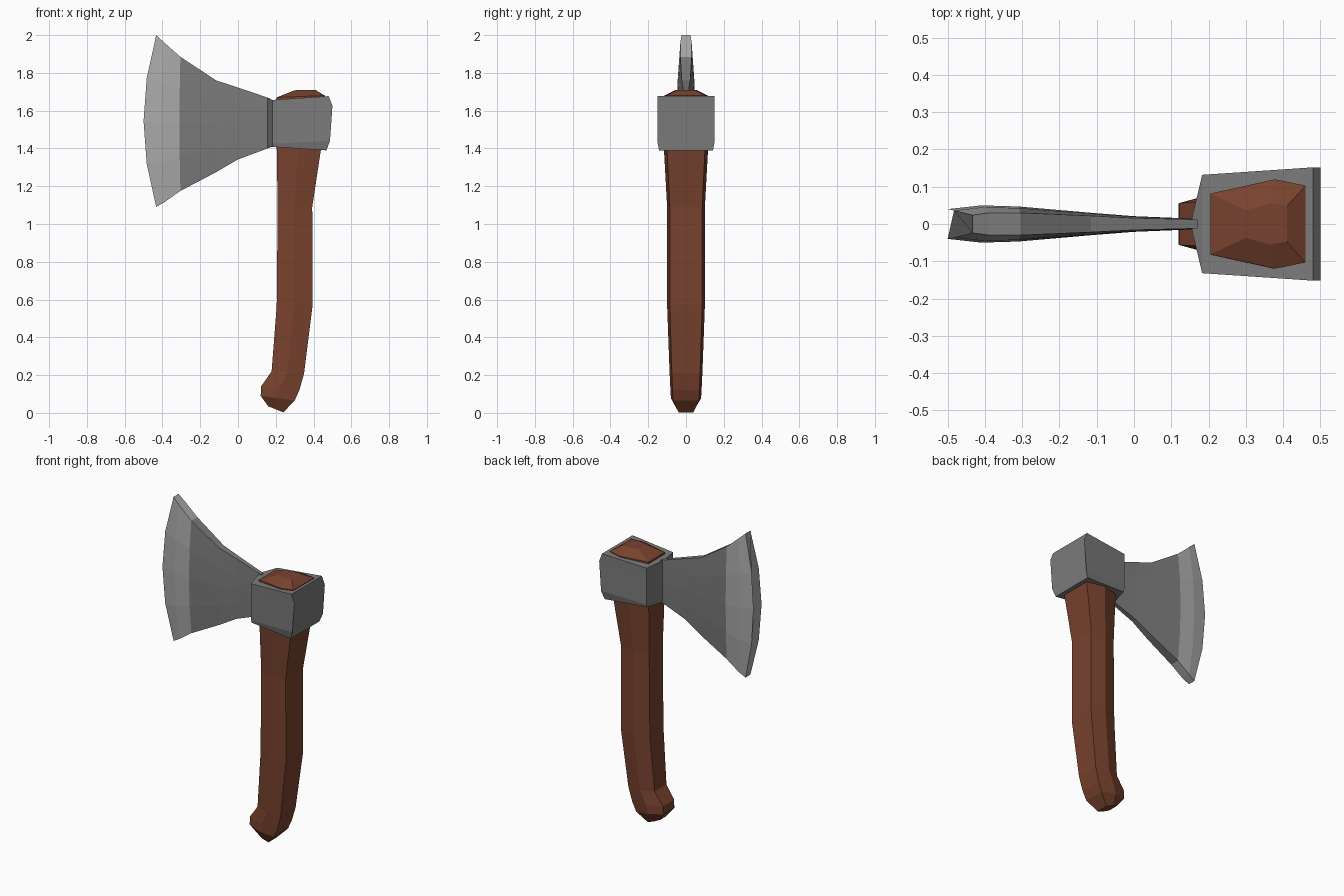
import bpy, bmesh

cube = bpy.data.objects.get("Cube")
if cube:
    bpy.data.objects.remove(cube, do_unlink=True)


def material(name, rgb):
    m = bpy.data.materials.new(name)
    m.use_nodes = True
    m.diffuse_color = (*rgb, 1)
    m.node_tree.nodes["Principled BSDF"].inputs["Base Color"].default_value = (*rgb, 1)
    return m


wood = material("brown wood", (0.19, 0.055, 0.028))
iron = material("grey iron", (0.2, 0.2, 0.2))
steel = material("light steel", (0.4, 0.4, 0.4))


def loft(name, rings, mats, rule=None):
    """Skin a row of equal closed rings and cap both ends."""
    bm = bmesh.new()
    loops = [[bm.verts.new(p) for p in ring] for ring in rings]
    n = len(rings[0])
    for a, b in zip(loops, loops[1:]):
        for i in range(n):
            j = (i + 1) % n
            bm.faces.new((a[i], a[j], b[j], b[i]))
    bm.faces.new(loops[0])
    bm.faces.new(loops[-1])
    bmesh.ops.recalc_face_normals(bm, faces=bm.faces)
    if rule:
        for f in bm.faces:
            f.material_index = rule(f.calc_center_median())
    mesh = bpy.data.meshes.new(name)
    bm.to_mesh(mesh)
    bm.free()
    for m in mats:
        mesh.materials.append(m)
    obj = bpy.data.objects.new(name, mesh)
    bpy.context.collection.objects.link(obj)
    return obj


def mirrored(points):
    """Close a half ring across y = 0."""
    return points + [(x, -y, z) for x, y, z in reversed(points)]


# Handle: six-sided sections, each from a front point to a back point
def handle_ring(x0, z0, x1, z1, w, mid=0.48):
    return mirrored([
        (x0, w * 0.68, z0),
        (x0 + (x1 - x0) * mid, w, z0 + (z1 - z0) * mid),
        (x1, w * 0.86, z1)])


loft("handle", [
    handle_ring(0.16, 0.035, 0.24, 0.003, 0.045),
    handle_ring(0.12, 0.09, 0.30, 0.065, 0.08),
    handle_ring(0.122, 0.14, 0.325, 0.12, 0.083),
    handle_ring(0.178, 0.22, 0.35, 0.21, 0.087),
    handle_ring(0.205, 0.57, 0.395, 0.57, 0.10),
    handle_ring(0.21, 1.09, 0.393, 1.09, 0.10),
    handle_ring(0.205, 1.40, 0.44, 1.40, 0.117),
    handle_ring(0.205, 1.67, 0.46, 1.68, 0.12, 0.68),
    handle_ring(0.30, 1.708, 0.41, 1.71, 0.055, 0.6),
], [wood])


# Socket: block around the handle, narrowing to the blade neck
def socket_ring(xs, zs, w):
    ws = (w, w, w, w * 0.94)
    return mirrored(list(zip(xs, ws, zs)))


loft("socket", [
    socket_ring([0.155] * 4, (1.665, 1.62, 1.44, 1.405), 0.015),
    socket_ring([0.183] * 4, (1.657, 1.61, 1.425, 1.408), 0.132),
    socket_ring((0.48, 0.50, 0.487, 0.468), (1.677, 1.625, 1.44, 1.39), 0.152),
], [iron])


# Blade: lens-shaped columns from cutting edge to neck
def blade_ring(x, bulge, top, bottom, w_mid, w_end):
    half = []
    for t in (0, 0.25, 0.5, 0.75, 1):
        lens = 1 - (2 * t - 1) ** 2
        half.append((x - bulge * lens,
                     w_end + (w_mid - w_end) * lens,
                     top + (bottom - top) * t))
    return mirrored(half)


loft("blade", [
    blade_ring(-0.433, 0.067, 2.0, 1.09, 0.04, 0.024),
    blade_ring(-0.39, 0.02, 1.96, 1.115, 0.05, 0.03),
    blade_ring(-0.305, 0.005, 1.885, 1.175, 0.047, 0.03),
    blade_ring(-0.115, 0, 1.76, 1.275, 0.03, 0.022),
    blade_ring(0, 0, 1.722, 1.342, 0.021, 0.016),
    blade_ring(0.17, 0, 1.665, 1.405, 0.014, 0.012),
], [iron, steel], lambda c: int(c.x < -0.31))
